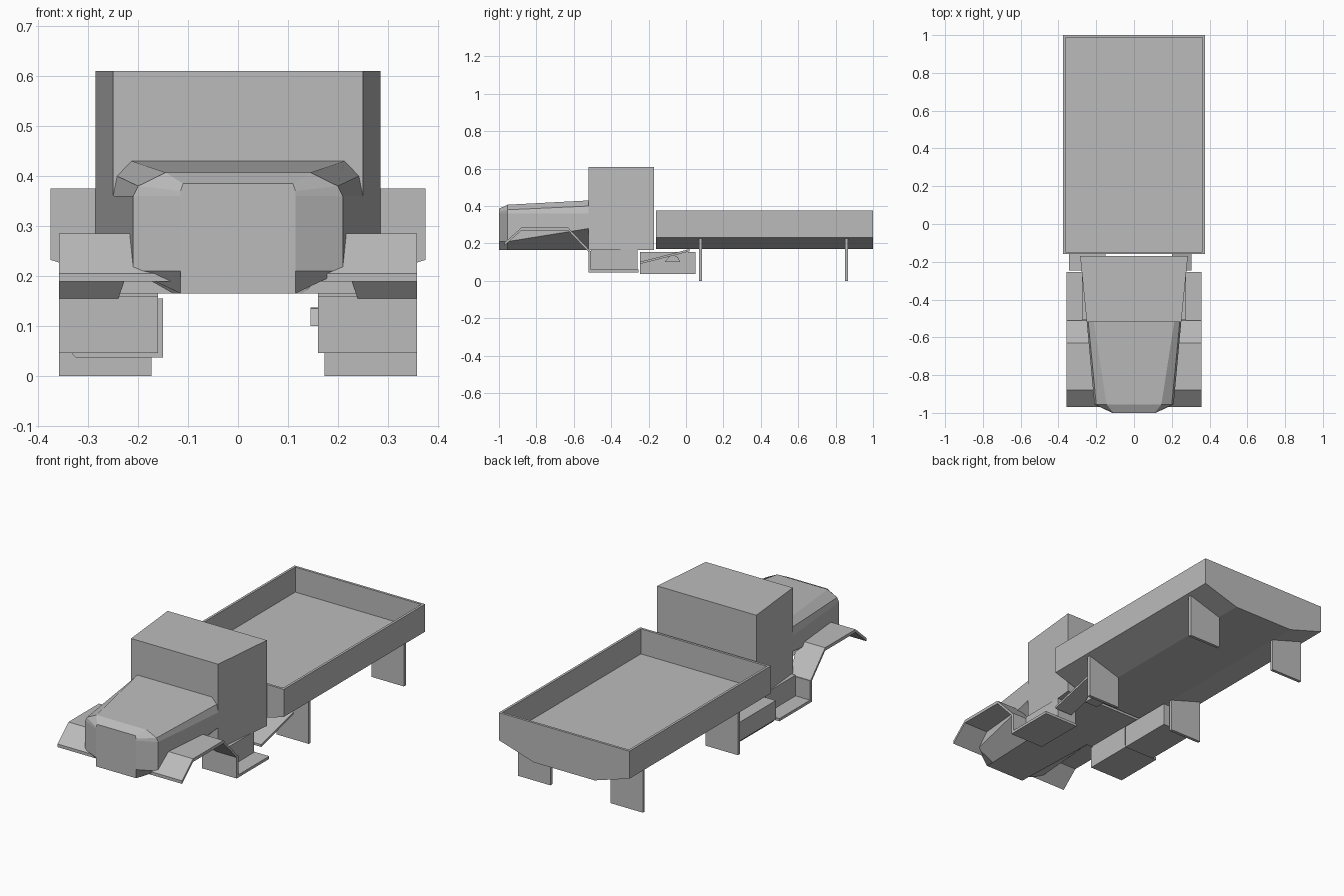
import bpy, bmesh

cube = bpy.data.objects.get("Cube")
if cube:
    bpy.data.objects.remove(cube, do_unlink=True)

grey = bpy.data.materials.new("plain_grey")
grey.use_nodes = True
grey.diffuse_color = (0.5, 0.5, 0.5, 1)
grey.node_tree.nodes["Principled BSDF"].inputs["Base Color"].default_value = (0.5, 0.5, 0.5, 1)


def loft(name, sections):
    """Join matching closed loops into a capped solid."""
    bm = bmesh.new()
    rings = [[bm.verts.new(p) for p in s] for s in sections]
    n = len(rings[0])
    for a, b in zip(rings, rings[1:]):
        for i in range(n):
            j = (i + 1) % n
            bm.faces.new((a[i], a[j], b[j], b[i]))
    bm.faces.new(rings[0])
    bm.faces.new(rings[-1])
    bmesh.ops.recalc_face_normals(bm, faces=bm.faces)
    mesh = bpy.data.meshes.new(name)
    bm.to_mesh(mesh)
    bm.free()
    mesh.materials.append(grey)
    obj = bpy.data.objects.new(name, mesh)
    bpy.context.collection.objects.link(obj)
    return obj


def box(name, x, y, z):
    return loft(name, [[(a, b, c) for a, b in ((x[0], y[0]), (x[1], y[0]), (x[1], y[1]), (x[0], y[1]))] for c in z])


def extrude_x(name, x, profile):
    return loft(name, [[(a, y, z) for y, z in profile] for a in x])


def extrude_y(name, y, profile):
    return loft(name, [[(x, b, z) for x, z in profile] for b in y])


def mirrored(half):
    return half + [(-x, z) for x, z in reversed(half)]


def strip(name, path, outer, drop):
    """Bent sheet; each path point is (inner x, y, z)."""
    return loft(name, [[(i, y, z), (outer, y, z), (outer, y + drop[0], z - drop[1]),
                        (i, y + drop[0], z - drop[1])] for i, y, z in path])


# Cargo bed: tub with sloping underside and recessed floor
bed = extrude_y("cargo_bed", (-0.16, 1.0),
                mirrored([(0.175, 0.17), (0.375, 0.232), (0.375, 0.375)]))
bm = bmesh.new()
bm.from_mesh(bed.data)
top = max(bm.faces, key=lambda f: f.calc_center_median().z)
bmesh.ops.inset_region(bm, faces=[top], thickness=0.018)
floor = bmesh.ops.extrude_face_region(bm, geom=[top])["geom"]
bmesh.ops.translate(bm, vec=(0, 0, -0.13), verts=[v for v in floor if isinstance(v, bmesh.types.BMVert)])
bmesh.ops.delete(bm, geom=[f for f in [top] if f.is_valid], context="FACES")
bmesh.ops.recalc_face_normals(bm, faces=bm.faces)
bm.to_mesh(bed.data)
bm.free()

# Cab: box tapering toward the front
loft("cab", [[(-0.25, -0.52, z), (0.25, -0.52, z), (0.285, -0.17, z), (-0.285, -0.17, z)]
             for z in (0.165, 0.61)])

# Hood: bevelled nose widening back to the cab
hood_sections = {
    -1.0: [(0.115, 0.165), (0.115, 0.21), (0.115, 0.36), (0.115, 0.37), (0.11, 0.385)],
    -0.955: [(0.115, 0.165), (0.21, 0.21), (0.21, 0.36), (0.2, 0.38), (0.145, 0.407)],
    -0.52: [(0.13, 0.165), (0.25, 0.28), (0.25, 0.36), (0.242, 0.4), (0.213, 0.43)],
}
loft("hood", [[(x, y, z) for x, z in mirrored(h)] for y, h in hood_sections.items()])

for side, label in ((1, "left"), (-1, "right")):
    # Front fender: bent sheet running down to the step
    strip(label + "_fender",
          [(side * 0.115, -0.97, 0.205), (side * 0.2, -0.88, 0.285), (side * 0.2, -0.63, 0.285),
           (side * 0.245, -0.507, 0.155)], side * 0.358, (0, 0.016))

    # Step with its riser and the locker behind it
    x = (side * 0.16, side * 0.358)
    extrude_x(label + "_step", x, [(-0.522, 0.16), (-0.522, 0.046), (-0.255, 0.046), (-0.255, 0.06),
                                   (-0.507, 0.06), (-0.507, 0.16)])
    box(label + "_locker", (side * 0.16, side * 0.275), (-0.507, -0.26), (0.055, 0.168))

    # Mud flaps
    for y, place in ((0.077, "front"), (0.858, "rear")):
        box(label + "_" + place + "_mud_flap", (side * 0.173, side * 0.358),
            (y - 0.008, y + 0.008), (0, 0.233))

# Tank under the right side, chamfered along its outer lower edge
extrude_y("fuel_tank", (-0.245, 0.052),
          [(-0.15, 0.037), (-0.325, 0.037), (-0.345, 0.058), (-0.345, 0.155), (-0.15, 0.155)])

# Sloping carrier plate and its bracket under the left side
extrude_x("carrier_plate", (0.2, 0.305), [(-0.245, 0.09), (0.02, 0.158), (0.02, 0.17), (-0.245, 0.102)])
extrude_x("carrier_bracket", (0.145, 0.22),
          [(-0.115, 0.1), (-0.03, 0.1), (-0.045, 0.128), (-0.065, 0.137), (-0.085, 0.135)])
